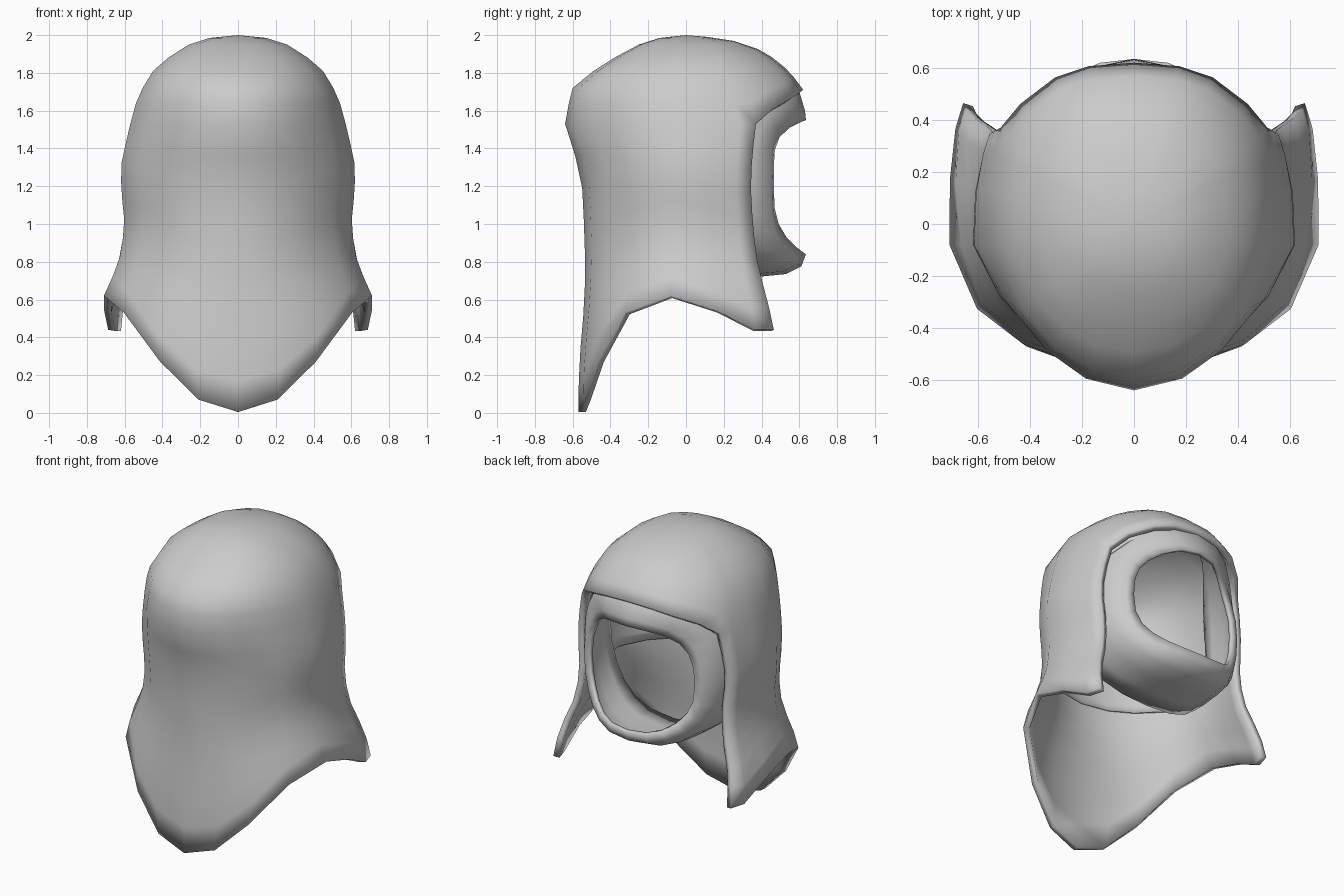
import bpy, bmesh
from math import sin, cos, radians, pi
from mathutils import Vector

if "Cube" in bpy.data.objects:
    bpy.data.objects.remove(bpy.data.objects["Cube"])

# z: half width, rear y (-y side), front y of the head-shaped horizontal section
TABLE = [(2.0, 0, 0, 0), (1.985, .15, -.14, .18), (1.95, .26, -.25, .34),
         (1.88, .37, -.38, .46), (1.81, .45, -.49, .545), (1.72, .505, -.60, .615),
         (1.64, .54, -.62, .66), (1.53, .57, -.64, .73), (1.34, .615, -.58, .69),
         (1.2, .62, -.55, .68), (1.0, .60, -.54, .70), (.84, .62, -.535, .73),
         (.73, .66, -.535, .77), (.62, .71, -.535, .83), (.44, .73, -.55, .90),
         (.27, .70, -.565, .9), (.07, .64, -.57, .9), (0, .60, -.57, .9)]
# column angle: hem height (cape columns first, brow columns after)
CAPE = [(-90, .005), (-71, .07), (-54, .27), (-33, .53), (0, .62), (11, .54), (22, .44), (28.7, .44)]
BROW = [(41, 1.61), (60, 1.67), (75, 1.70), (90, 1.71)]
DOME = [2.0, 1.985, 1.95, 1.88, 1.81, 1.72, 1.64, 1.53]
CENTRE = Vector((0, 0, 1.15))


def surface(a, z, inset=0):
    for p, q in zip(TABLE, TABLE[1:]):
        if z >= q[0]:
            break
    t = (p[0] - z) / (p[0] - q[0])
    w, yb, yf = [p[i] + (q[i] - p[i]) * t for i in (1, 2, 3)]
    cy = -.08 * min(1, w / .5)
    k = 1 - inset
    c, s = max(0, cos(radians(a))), sin(radians(a))
    z2 = z - inset * max(0, z - 1.3) * 1.2
    if a <= 0:
        # the nape narrows to a soft central ridge
        e = 1 + .5 * max(0, min(1, (z - .5) / .4, (1.85 - z) / .3))
        return (w * c * k, cy - (cy - yb) * (-s) ** e * k, z2)
    return (w * c ** .8 * k, cy + (yf - cy) * s ** .8 * k, z2)


def finish(name, columns, thickness, angle=60):
    # Build neighbouring columns of points into a half sheet, then mirror and thicken
    bm = bmesh.new()
    cols = [[bm.verts.new(p) for p in c] for c in columns]
    for a, b in zip(cols, cols[1:]):
        for i in range(min(len(a), len(b)) - 1):
            bm.faces.new((a[i], a[i + 1], b[i + 1], b[i]))
    for v in bm.verts:
        if abs(v.co.x) < 1e-4:
            v.co.x = 0
    bmesh.ops.remove_doubles(bm, verts=bm.verts, dist=.0005)
    bmesh.ops.recalc_face_normals(bm, faces=bm.faces)
    # outward means away from the centre of the head
    score = sum(f.normal.dot(f.calc_center_median() - CENTRE) * f.calc_area() for f in bm.faces)
    if score < 0:
        bmesh.ops.reverse_faces(bm, faces=bm.faces)
    me = bpy.data.meshes.new(name)
    bm.to_mesh(me)
    bm.free()
    ob = bpy.data.objects.new(name, me)
    bpy.context.collection.objects.link(ob)
    m = ob.modifiers.new("mirror", 'MIRROR')
    m.use_clip = True
    s = ob.modifiers.new("thickness", 'SOLIDIFY')
    s.thickness, s.offset = thickness, -1
    bpy.ops.object.select_all(action='DESELECT')
    bpy.context.view_layer.objects.active = ob
    ob.select_set(True)
    bpy.ops.object.shade_smooth_by_angle(angle=radians(angle))
    return ob


def shell(inset, floor):
    cols = []
    for a, hem in CAPE:
        hem = max(hem, floor)
        zs = DOME + [1.53 + (hem - 1.53) * i / 9 for i in range(1, 10)]
        cols.append([surface(a, z, inset) for z in zs])
    for a, zb in BROW:
        cols.append([surface(a, 2 - (2 - z) * (2 - zb) / .47, inset) for z in DOME])
    return cols


# Outer hood with the draped cape
finish("outer_hood", shell(0, 0), .04)

# Inner lining, ending at the neck
finish("inner_lining", shell(.08, 1.0), .012)

# Face surround: loops (half width, z bottom, z top, y side, y bottom, y top)
LOOPS = [(.39, .84, 1.55, .465, .635, .635), (.44, .775, 1.60, .45, .61, .63),
         (.505, .735, 1.70, .36, .53, .60), (.53, .722, 1.75, .25, .40, .54),
         (.55, .715, 1.79, .12, .26, .47), (.55, .71, 1.81, .05, .12, .43)]
columns = []
N = 12
for i in range(N + 1):
    t = pi * i / N
    u = cos(t)
    col = []
    for j, (w, z0, z1, ys, yb, yt) in enumerate(LOOPS):
        zc, h = (z0 + z1) / 2, (z1 - z0) / 2
        p = 2.7 if u < 0 else (5 if j < 2 else 3)
        y = ys + ((yt if u > 0 else yb) - ys) * abs(u) ** p
        col.append((w * max(0, sin(t)) ** .8, y, zc + h * abs(u) ** .85 * (1 if u > 0 else -1)))
    columns.append(col)
finish("face_surround", columns, .025)
